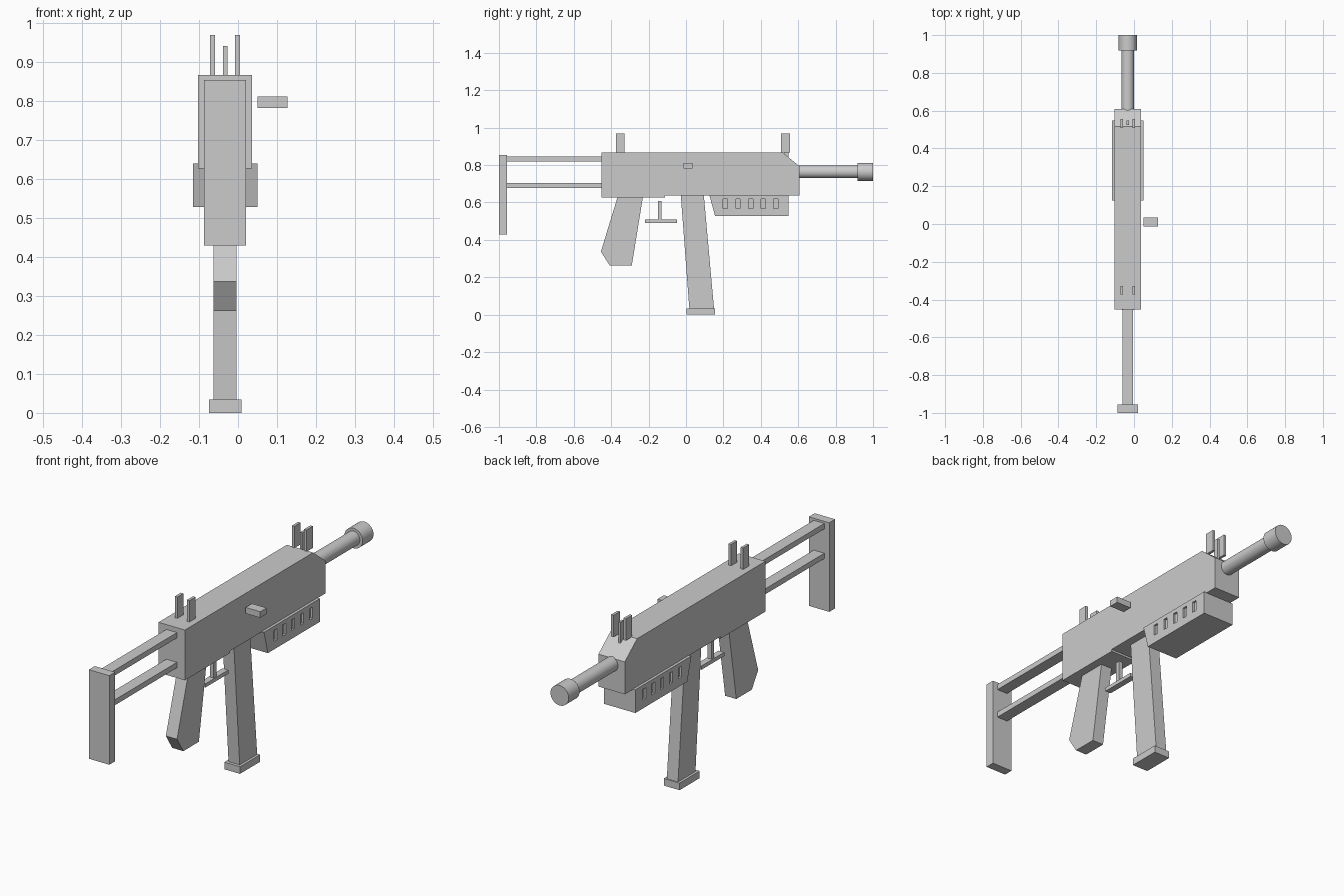
import bpy, bmesh, math

if "Cube" in bpy.data.objects:
    bpy.data.objects.remove(bpy.data.objects["Cube"])

CX = -0.033  # symmetry plane of the gun


def prism(name, pts, width):
    """Extrude a (y, z) side profile across x, centred on the symmetry plane."""
    bm = bmesh.new()
    face = bm.faces.new([bm.verts.new((CX - width / 2, y, z)) for y, z in pts])
    ext = bmesh.ops.extrude_face_region(bm, geom=[face])
    verts = [v for v in ext["geom"] if isinstance(v, bmesh.types.BMVert)]
    bmesh.ops.translate(bm, verts=verts, vec=(width, 0, 0))
    bmesh.ops.recalc_face_normals(bm, faces=bm.faces[:])
    me = bpy.data.meshes.new(name)
    bm.to_mesh(me)
    bm.free()
    ob = bpy.data.objects.new(name, me)
    bpy.context.collection.objects.link(ob)
    return ob


def box(name, x, y, z):
    """Box from (min, max) pairs."""
    ob = prism(name, [(y[0], z[0]), (y[1], z[0]), (y[1], z[1]), (y[0], z[1])], x[1] - x[0])
    ob.location.x = (x[0] + x[1]) / 2 - CX
    return ob


def centred(width):
    return (CX - width / 2, CX + width / 2)


def tube(name, r, y0, y1):
    bpy.ops.mesh.primitive_cylinder_add(vertices=32, radius=r, depth=y1 - y0,
                                        location=(CX, (y0 + y1) / 2, 0.764),
                                        rotation=(math.pi / 2, 0, 0))
    bpy.context.object.name = name
    bpy.ops.object.shade_smooth_by_angle()


# Receiver with sloped nose and stepped underside
prism("receiver", [(-0.453, 0.628), (-0.112, 0.628), (-0.112, 0.638), (0.608, 0.638),
                   (0.608, 0.793), (0.515, 0.868), (-0.453, 0.868)], 0.139)

# Barrel and muzzle
tube("barrel", 0.034, 0.58, 0.93)
tube("muzzle", 0.048, 0.918, 1.0)

# Stock
box("butt_plate", centred(0.108), (-1.0, -0.956), (0.43, 0.855))
for name, z in (("upper_stock_bar", (0.819, 0.845)), ("lower_stock_bar", (0.677, 0.703))):
    box(name, centred(0.056), (-0.96, -0.45), z)

# Pistol grip
prism("grip", [(-0.365, 0.632), (-0.23, 0.632), (-0.29, 0.262), (-0.407, 0.262),
               (-0.455, 0.337)], 0.059)

# Magazine and its base
prism("magazine", [(-0.028, 0.642), (0.095, 0.642), (0.15, 0.03), (0.018, 0.03)], 0.059)
box("magazine_base", centred(0.083), (0.003, 0.155), (0.0, 0.034))

# Trigger and guard
box("trigger", centred(0.02), (-0.151, -0.13), (0.505, 0.608))
box("trigger_guard", centred(0.03), (-0.22, -0.047), (0.49, 0.508))

# Handguard with recessed vents on both sides
guard = prism("handguard", [(0.125, 0.64), (0.547, 0.64), (0.547, 0.529), (0.155, 0.529)], 0.165)
for i in range(5):
    y = 0.211 + i * 0.067
    for side in (-1, 1):
        x = CX + side * 0.0825
        cut = box(f"vent_cutter_{i}_{side}", (x - 0.01, x + 0.01),
                  (y - 0.012, y + 0.012), (0.568, 0.62))
        cut.hide_render = True
        cut.hide_set(True)
        mod = guard.modifiers.new("vent", "BOOLEAN")
        mod.object = cut
        mod.solver = "EXACT"

# Charging handle
box("charging_handle", (0.05, 0.127), (-0.014, 0.034), (0.783, 0.812))

# Sights
for where, y in (("rear", (-0.374, -0.329)), ("front", (0.508, 0.556))):
    for side, x in (("left", -0.065), ("right", -0.001)):
        box(f"{where}_sight_{side}", (x - 0.0065, x + 0.0065), y, (0.866, 0.97))
box("front_sight_post", centred(0.011), (0.523, 0.548), (0.84, 0.942))
